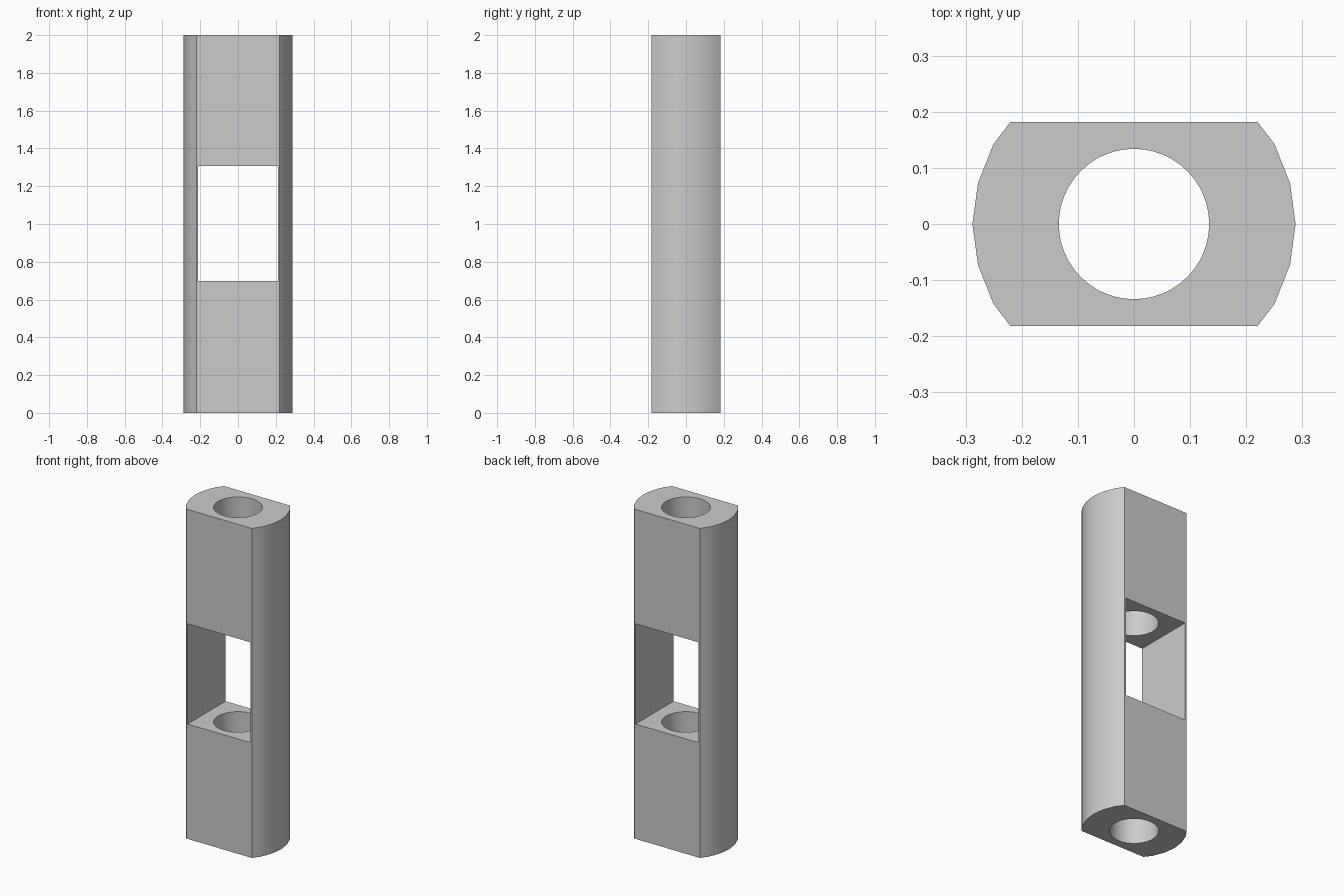
import bpy
import bmesh
from mathutils import Matrix

cube = bpy.data.objects.get("Cube")
if cube:
    bpy.data.objects.remove(cube, do_unlink=True)

HEIGHT = 2.0
WINDOW_WIDTH, WINDOW_LOW, WINDOW_HIGH = 0.422, 0.697, 1.306
BORE_RADIUS = 0.134

grey = bpy.data.materials.new("plain grey")
grey.use_nodes = True
grey.diffuse_color = (0.6, 0.6, 0.6, 1)
grey.node_tree.nodes["Principled BSDF"].inputs["Base Color"].default_value = grey.diffuse_color


def make_object(name, bm):
    bmesh.ops.recalc_face_normals(bm, faces=bm.faces)
    mesh = bpy.data.meshes.new(name)
    bm.to_mesh(mesh)
    bm.free()
    mesh.materials.append(grey)
    obj = bpy.data.objects.new(name, mesh)
    bpy.context.collection.objects.link(obj)
    return obj


# Bar: flat front and back, rounded sides, extruded upwards
right_side = [(0.22, -0.182), (0.25, -0.143), (0.278, -0.073), (0.288, 0),
              (0.278, 0.073), (0.25, 0.143), (0.22, 0.182)]
outline = right_side + [(-x, -y) for x, y in right_side]
bm = bmesh.new()
base = bm.faces.new([bm.verts.new((x, y, 0)) for x, y in outline])
extruded = bmesh.ops.extrude_face_region(bm, geom=[base], use_keep_orig=True)
top_verts = [v for v in extruded["geom"] if isinstance(v, bmesh.types.BMVert)]
bmesh.ops.translate(bm, verts=top_verts, vec=(0, 0, HEIGHT))
bar = make_object("slotted_bar", bm)

# Round bore through the full height
bm = bmesh.new()
bmesh.ops.create_cone(bm, cap_ends=True, segments=48, radius1=BORE_RADIUS,
                      radius2=BORE_RADIUS, depth=HEIGHT + 0.2,
                      matrix=Matrix.Translation((0, 0, HEIGHT / 2)))
bore = make_object("bore_cutter", bm)

# Rectangular window from front to back
bm = bmesh.new()
bmesh.ops.create_cube(bm, size=1)
bmesh.ops.scale(bm, verts=bm.verts, vec=(WINDOW_WIDTH, 1, WINDOW_HIGH - WINDOW_LOW))
bmesh.ops.translate(bm, verts=bm.verts, vec=(0, 0, (WINDOW_LOW + WINDOW_HIGH) / 2))
window = make_object("window_cutter", bm)

# Cut both openings, then remove the cutters
bpy.ops.object.select_all(action="DESELECT")
bar.select_set(True)
bpy.context.view_layer.objects.active = bar
for cutter in (bore, window):
    cutter.hide_render = True
    cut = bar.modifiers.new(cutter.name, "BOOLEAN")
    cut.operation = "DIFFERENCE"
    cut.solver = "EXACT"
    cut.object = cutter
    bpy.ops.object.modifier_apply(modifier=cut.name)
    bpy.data.objects.remove(cutter, do_unlink=True)

# Smooth the rounded sides and bore, keep the corners crisp
bpy.ops.object.shade_smooth_by_angle(angle=0.52)
